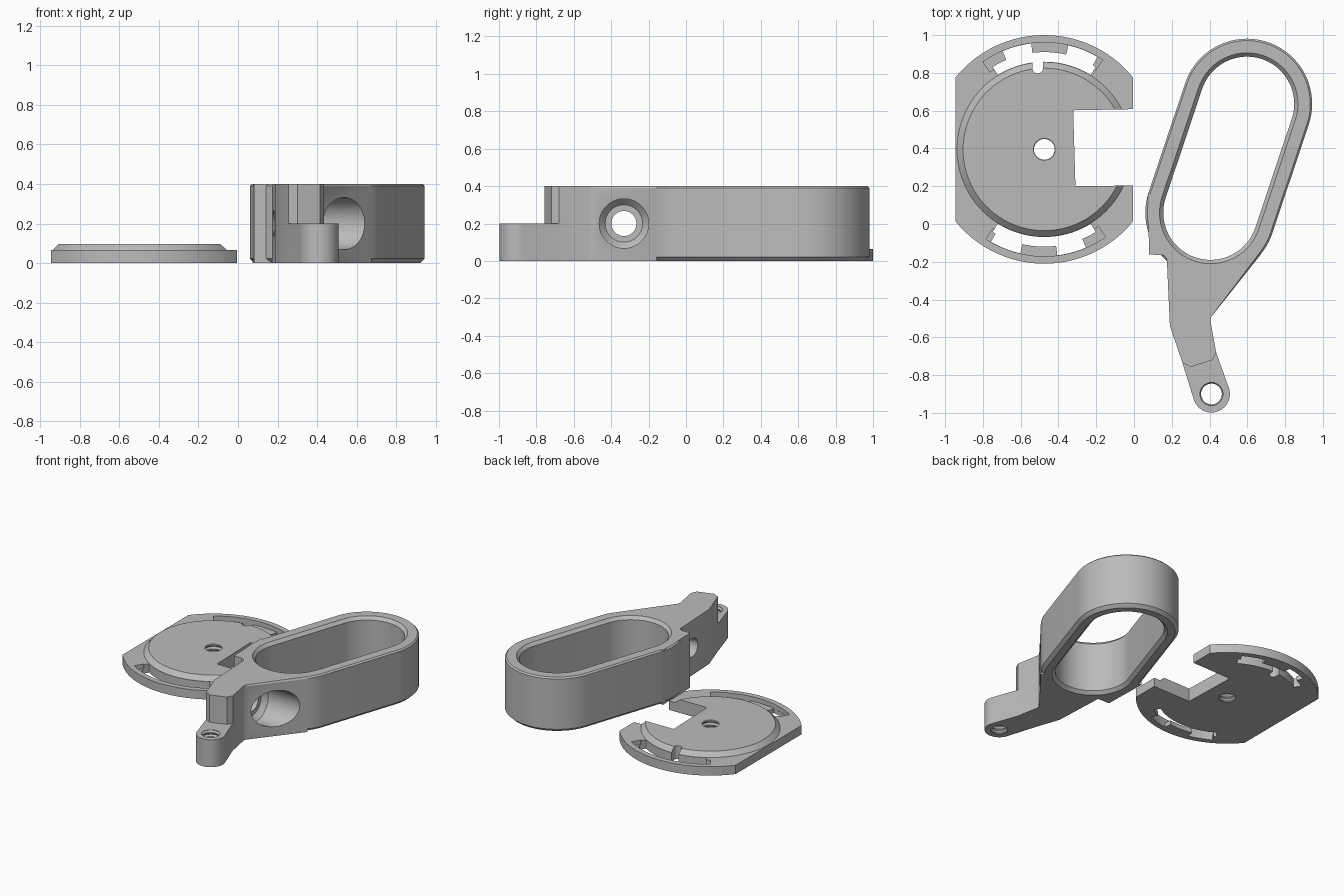
import bpy, bmesh
from math import cos, sin, radians, pi
from mathutils import Matrix, Vector

cube = bpy.data.objects.get("Cube")
if cube:
    bpy.data.objects.remove(cube, do_unlink=True)

grey = bpy.data.materials.new("plain grey")
grey.use_nodes = True
grey.diffuse_color = (0.5, 0.5, 0.5, 1)
grey.node_tree.nodes["Principled BSDF"].inputs["Base Color"].default_value = (0.5, 0.5, 0.5, 1)


def loft(name, rings):
    """Closed solid through matching rings of points."""
    bm = bmesh.new()
    loops = [[bm.verts.new(p) for p in ring] for ring in rings]
    for a, b in zip(loops, loops[1:]):
        for i in range(len(a)):
            j = (i + 1) % len(a)
            bm.faces.new((a[i], a[j], b[j], b[i]))
    bm.faces.new(loops[0][::-1])
    bm.faces.new(loops[-1])
    bmesh.ops.recalc_face_normals(bm, faces=bm.faces)
    mesh = bpy.data.meshes.new(name)
    bm.to_mesh(mesh)
    bm.free()
    mesh.materials.append(grey)
    obj = bpy.data.objects.new(name, mesh)
    bpy.context.collection.objects.link(obj)
    return obj


def arc(c, r, a0, a1, n):
    return [(c[0] + r * cos(radians(a0 + (a1 - a0) * i / n)),
             c[1] + r * sin(radians(a0 + (a1 - a0) * i / n))) for i in range(n + 1)]


def at(points, z):
    return [(x, y, z) for x, y in points]


def prism(name, points, z0, z1):
    return loft(name, [at(points, z0), at(points, z1)])


def lathe(name, c, profile, n=48):
    return loft(name, [at(arc(c, r, 0, 360, n)[:-1], z) for r, z in profile])


def combine(target, tool, operation="DIFFERENCE"):
    """Apply a boolean and discard its tool."""
    tool.hide_render = True
    mod = target.modifiers.new("join", "BOOLEAN")
    mod.operation, mod.object, mod.solver = operation, tool, "EXACT"
    bpy.context.view_layer.objects.active = target
    bpy.ops.object.modifier_apply(modifier=mod.name)
    bpy.data.objects.remove(tool, do_unlink=True)


def threaded_cutter(c, depth):
    """Bore with ridged walls."""
    profile = [(0.055, -0.05)]
    pitch = 0.03
    for i in range(int(depth / pitch) + 1):
        profile += [(0.055, i * pitch + 0.004), (0.066, i * pitch + 0.015),
                    (0.055, i * pitch + 0.026)]
    return lathe("thread_cutter", c, profile + [(0.055, depth + 0.1)], 32)


def finish(obj):
    bpy.ops.object.select_all(action="DESELECT")
    obj.select_set(True)
    bpy.context.view_layer.objects.active = obj
    bpy.ops.object.shade_smooth_by_angle(angle=radians(25))


# Base plate: clipped circle with a raised, chamfered disc
C = (-0.475, 0.395)
outline = arc(C, 0.605, 39, 141, 40) + arc(C, 0.605, 219, 321, 40)
plate = prism("base_plate", outline, 0, 0.065)
combine(plate, lathe("disc", C, [(0.462, 0.02), (0.462, 0.065), (0.43, 0.097)], 96), "UNION")

# Side notch, centre bore and small key slot
combine(plate, prism("notch", [(-0.31, 0.2), (0.1, 0.205), (0.1, 0.61), (-0.322, 0.602)], -0.1, 0.2))
combine(plate, threaded_cutter(C, 0.095))
K = (-0.51, 0.825)
key = arc(K, 0.028, 180, 360, 12) + [(K[0] + 0.028, 0.88), (K[0] - 0.028, 0.88)]
combine(plate, prism("key_slot", key, -0.1, 0.2))


# Curved bayonet slots, repeated half a turn apart
def sector(r0, r1, a0, a1, z0):
    return prism("slot", arc(C, r0, a0, a1, 24) + arc(C, r1, a1, a0, 24), z0, 0.2)


for turn in (0, 180):
    for r0, r1, a0, a1, z0 in ((0.464, 0.515, 58, 122, -0.1),
                               (0.5, 0.565, 97, 113, -0.1),
                               (0.5, 0.565, 60, 77, -0.1),
                               (0.5, 0.566, 57, 125, 0.032)):
        combine(plate, sector(r0, r1, a0 + turn, a1 + turn, z0))
finish(plate)

# Slanted oval ring with chamfered rims
LOW, HIGH = (0.405, 0.06), (0.598, 0.636)
TILT = -18.5


def stadium(r, z):
    return at(arc(HIGH, r, TILT, TILT + 180, 40) + arc(LOW, r, TILT + 180, TILT + 360, 40), z)


ring = loft("oval_bracket", [stadium(0.322, 0), stadium(0.345, 0.022),
                             stadium(0.345, 0.39), stadium(0.335, 0.4)])

# Arm with a rounded lug at its end
LUG = (0.41, -0.9)
arm_outline = ([(0.073, 0.165), (0.08, -0.162), (0.173, -0.165), (0.19, -0.54), (0.255, -0.73)]
               + arc(LUG, 0.098, 197, 375, 24)
               + [(0.435, -0.68), (0.404, -0.51), (0.41, -0.49), (0.674, -0.158), (0.405, 0.06)])
arm = prism("arm", arm_outline, 0, 0.4)

# Narrow chamfer along the top of the sloping side
bm = bmesh.new()
bm.from_mesh(arm.data)
slope = [e for e in bm.edges if all(v.co.z > 0.39 and v.co.x > 0.405 and -0.5 < v.co.y < -0.1
                                    for v in e.verts)]
bmesh.ops.bevel(bm, geom=slope, offset=0.011, segments=1, affect="EDGES")
bm.to_mesh(arm.data)
bm.free()

# Lower step at the lug
step = [(0.1, -1.1), (0.7, -1.1), (0.7, -0.55), (0.5, -0.58), (0.44, -0.67),
        (0.415, -0.72), (0.3, -0.757), (0.25, -0.73), (0.1, -0.6)]
combine(arm, prism("step_cutter", step, 0.2, 0.6))
combine(ring, arm, "UNION")

# Oval opening with chamfered rims
combine(ring, loft("oval_cutter", [stadium(0.272, -0.02), stadium(0.272, 0), stadium(0.25, 0.022),
                                   stadium(0.25, 0.378), stadium(0.27, 0.4), stadium(0.27, 0.42)]))

# Lug bore
combine(ring, threaded_cutter(LUG, 0.2))

# Sideways screw hole with a wide counterbore
bore = lathe("screw_cutter", (0, 0), [(0.067, 0), (0.067, 0.35), (0.1, 0.35),
                                      (0.132, 0.385), (0.132, 1.0)])
bore.data.transform(Matrix.Translation(Vector((0, -0.332, 0.2))) @ Matrix.Rotation(pi / 2, 4, "Y"))
combine(ring, bore)
finish(ring)
